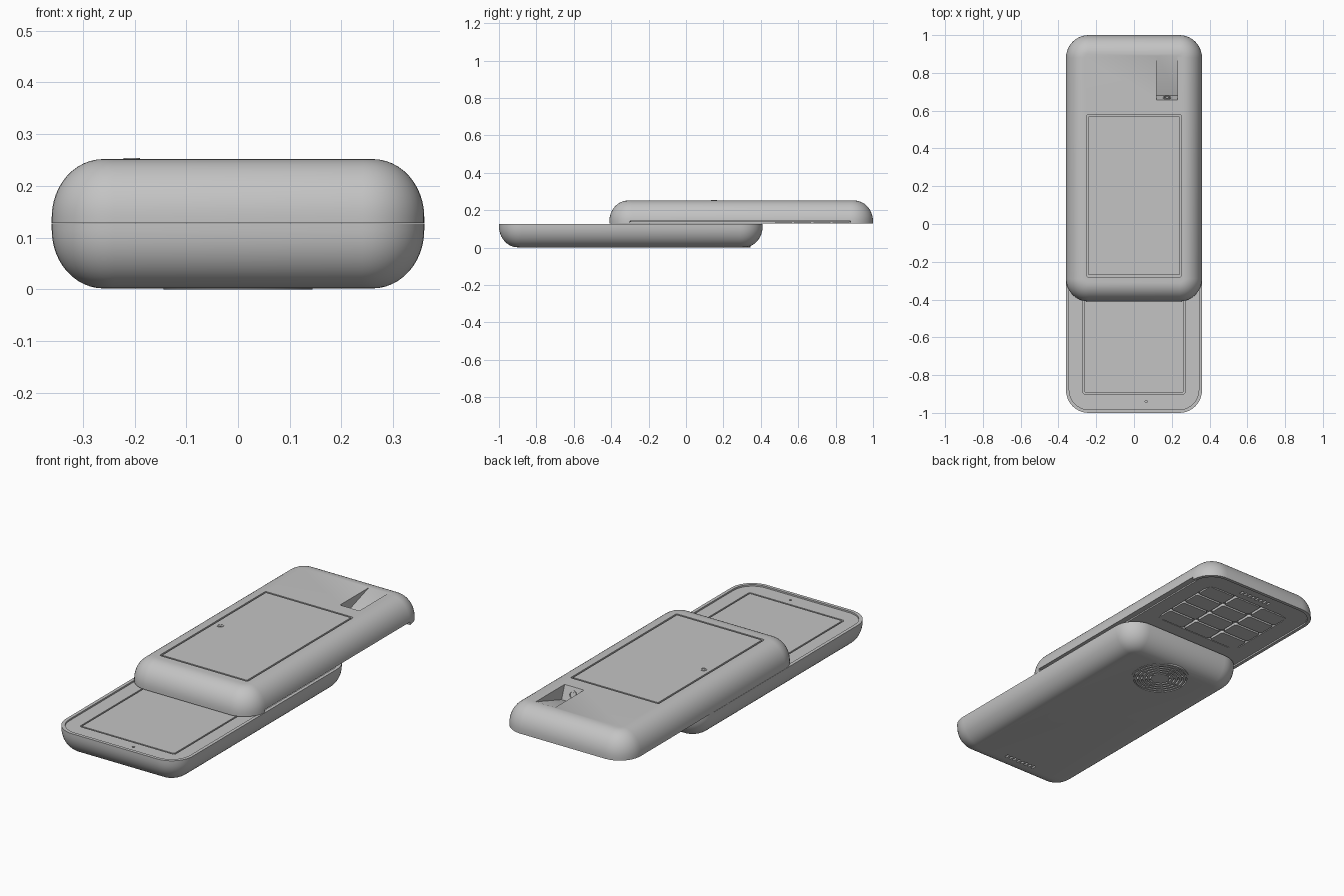
import bpy, bmesh
from math import sin, cos, pi
from mathutils import Vector

if "Cube" in bpy.data.objects:
    bpy.data.objects.remove(bpy.data.objects["Cube"], do_unlink=True)

grey = bpy.data.materials.new("plain grey")
grey.use_nodes = True
grey.diffuse_color = (0.55, 0.55, 0.55, 1)
grey.node_tree.nodes["Principled BSDF"].inputs["Base Color"].default_value = grey.diffuse_color

TOP, MID, BOTTOM = 0.253, 0.127, 0.002
HALF_W, HALF_L, SHIFT = 0.36, 0.705, 0.295


def loft(name, loops, wrap=False):
    """Bridge equal loops of points; cap the ends, or wrap round to the start."""
    bm = bmesh.new()
    rows = [[bm.verts.new(p) for p in loop] for loop in loops]
    n = len(rows[0])
    pairs = list(zip(rows, rows[1:]))
    if wrap:
        pairs.append((rows[-1], rows[0]))
    else:
        bm.faces.new(rows[0])
        bm.faces.new(rows[-1])
    for a, b in pairs:
        for i in range(n):
            j = (i + 1) % n
            bm.faces.new((a[i], a[j], b[j], b[i]))
    bmesh.ops.recalc_face_normals(bm, faces=bm.faces)
    mesh = bpy.data.meshes.new(name)
    bm.to_mesh(mesh)
    bm.free()
    mesh.materials.append(grey)
    obj = bpy.data.objects.new(name, mesh)
    bpy.context.collection.objects.link(obj)
    return obj


def rounded(cx, cy, hx, hy, r, z, steps=10):
    pts = []
    for q, (sx, sy) in enumerate(((1, 1), (-1, 1), (-1, -1), (1, -1))):
        for k in range(steps + 1):
            a = (q + k / steps) * pi / 2
            pts.append((cx + sx * (hx - r) + r * cos(a),
                        cy + sy * (hy - r) + r * sin(a), z))
    return pts


def plate(name, cx, cy, hx, hy, r, z0, z1):
    return loft(name, [rounded(cx, cy, hx, hy, r, z) for z in (z0, z1)])


def circle(cx, cy, r, z, n=40):
    return [(cx + r * cos(2 * pi * i / n), cy + r * sin(2 * pi * i / n), z) for i in range(n)]


def disc(name, cx, cy, r, z0, z1):
    return loft(name, [circle(cx, cy, r, z) for z in (z0, z1)])


def ring(name, cx, cy, r0, r1, z0, z1):
    corners = ((r0, z0), (r1, z0), (r1, z1), (r0, z1))
    return loft(name, [circle(cx, cy, r, z) for r, z in corners], wrap=True)


def cut(target, cutter):
    mod = target.modifiers.new("cut", 'BOOLEAN')
    mod.operation, mod.solver, mod.object = 'DIFFERENCE', 'EXACT', cutter
    graph = bpy.context.evaluated_depsgraph_get()
    mesh = bpy.data.meshes.new_from_object(target.evaluated_get(graph))
    target.modifiers.clear()
    target.data = mesh
    bpy.data.objects.remove(cutter, do_unlink=True)


def shell(name, cy, z_join, z_out):
    """Half of the case, with its rounded side towards z_out."""
    r, straight, steps = 0.1, 0.1, 12
    height = z_out - z_join
    loops = [rounded(0, cy, HALF_W, HALF_L, 0.12, z_join)]
    for k in range(steps + 1):
        a = k / steps * pi / 2
        d = r * (1 - cos(a))
        z = z_join + height * (straight + (1 - straight) * sin(a))
        loops.append(rounded(0, cy, HALF_W - d, HALF_L - d, 0.12 - d, z))
    return loft(name, loops)


# Lower half with rimmed inner face and display
lower = shell("lower_case", -SHIFT, MID, BOTTOM)
floor = MID - 0.008
cut(lower, plate("cutter", 0, -SHIFT, 0.343, 0.688, 0.105, floor, MID + 0.05))
cut(lower, plate("cutter", 0, -0.45, 0.27, 0.45, 0.01, floor - 0.01, MID + 0.05))
plate("display_panel", 0, -0.45, 0.262, 0.442, 0.008, floor - 0.011, floor)
cut(lower, disc("cutter", 0.065, -0.94, 0.006, floor - 0.01, MID + 0.05))

# Upper half with rimmed inner face, open along one side
upper = shell("upper_case", SHIFT, MID + 0.001, TOP - 0.001)
ceiling = MID + 0.009
cut(upper, plate("cutter", 0, SHIFT, 0.343, 0.688, 0.105, MID - 0.05, ceiling))
cut(upper, plate("cutter", 0.37, 0.29, 0.04, 0.59, 0.01, MID - 0.05, MID + 0.016))

# Battery lid and its round catch
cut(upper, plate("cutter", 0, 0.15, 0.25, 0.43, 0.008, TOP - 0.015, TOP + 0.05))
plate("battery_lid", 0, 0.15, 0.241, 0.421, 0.006, TOP - 0.016, TOP - 0.001)
ring("lid_catch_rim", -0.205, 0.15, 0.011, 0.016, TOP - 0.01, TOP + 0.001)
disc("lid_catch", -0.205, 0.15, 0.007, TOP - 0.01, TOP)

# Camera hollow: steep wall with lens, long sloping floor
deep = TOP - 0.07
side = ((0.655, TOP + 0.02), (0.655, TOP), (0.68, deep), (0.89, TOP - 0.001), (0.89, TOP + 0.02))
cut(upper, loft("cutter", [[(x, y, z) for y, z in side] for x in (0.12, 0.23)]))
for part in (ring("lens_rim", 0, 0, 0.014, 0.022, -0.01, 0.005),
             disc("lens", 0, 0, 0.012, -0.01, 0.002)):
    part.location = (0.175, 0.668, TOP - 0.036)
    part.rotation_euler.x = -1.23

# Keypad: pocket with three columns and four rows of keys
key_y, half_w, half_l = 0.675, 0.25, 0.205
cut(upper, plate("cutter", 0, key_y, half_w, half_l, 0.05, MID - 0.05, ceiling + 0.012))
for col in range(3):
    for row in range(4):
        x = (col - 1) * half_w * 2 / 3
        y = key_y + (row - 1.5) * half_l / 2
        plate("key", x, y, half_w / 3 - 0.007, half_l / 4 - 0.006, 0.01,
              ceiling - 0.002, ceiling + 0.013)

# Rows of sound holes at the ends of both halves
for i in range(8):
    x = (i - 3.5) * 0.024
    cut(upper, plate("cutter", x, 0.925, 0.006, 0.012, 0.004, MID - 0.05, ceiling + 0.01))
    cut(lower, plate("cutter", x, -0.87, 0.006, 0.012, 0.004, -0.05, BOTTOM + 0.01))

# Round loudspeaker grille underneath
sy = 0.2
cut(lower, disc("cutter", 0, sy, 0.14, -0.05, BOTTOM + 0.012))
disc("speaker_hub", 0, sy, 0.045, 0, BOTTOM + 0.013)
for r in (0.06, 0.08, 0.1, 0.12, 0.138):
    ring("speaker_ring", 0, sy, r - 0.006, r + 0.006, 0, BOTTOM + 0.013)
for i in range(8):
    spoke = plate("speaker_spoke", 0.09, 0, 0.047, 0.005, 0.002, 0.001, BOTTOM + 0.013)
    spoke.location.y = sy
    spoke.rotation_euler.z = i * pi / 4

# Smooth shading with sharp edges kept
bpy.ops.object.select_all(action='DESELECT')
for obj in bpy.context.collection.objects:
    if obj.type == 'MESH' and grey.name in obj.data.materials:
        obj.select_set(True)
        bpy.context.view_layer.objects.active = obj
bpy.ops.object.shade_smooth_by_angle(angle=0.6)
